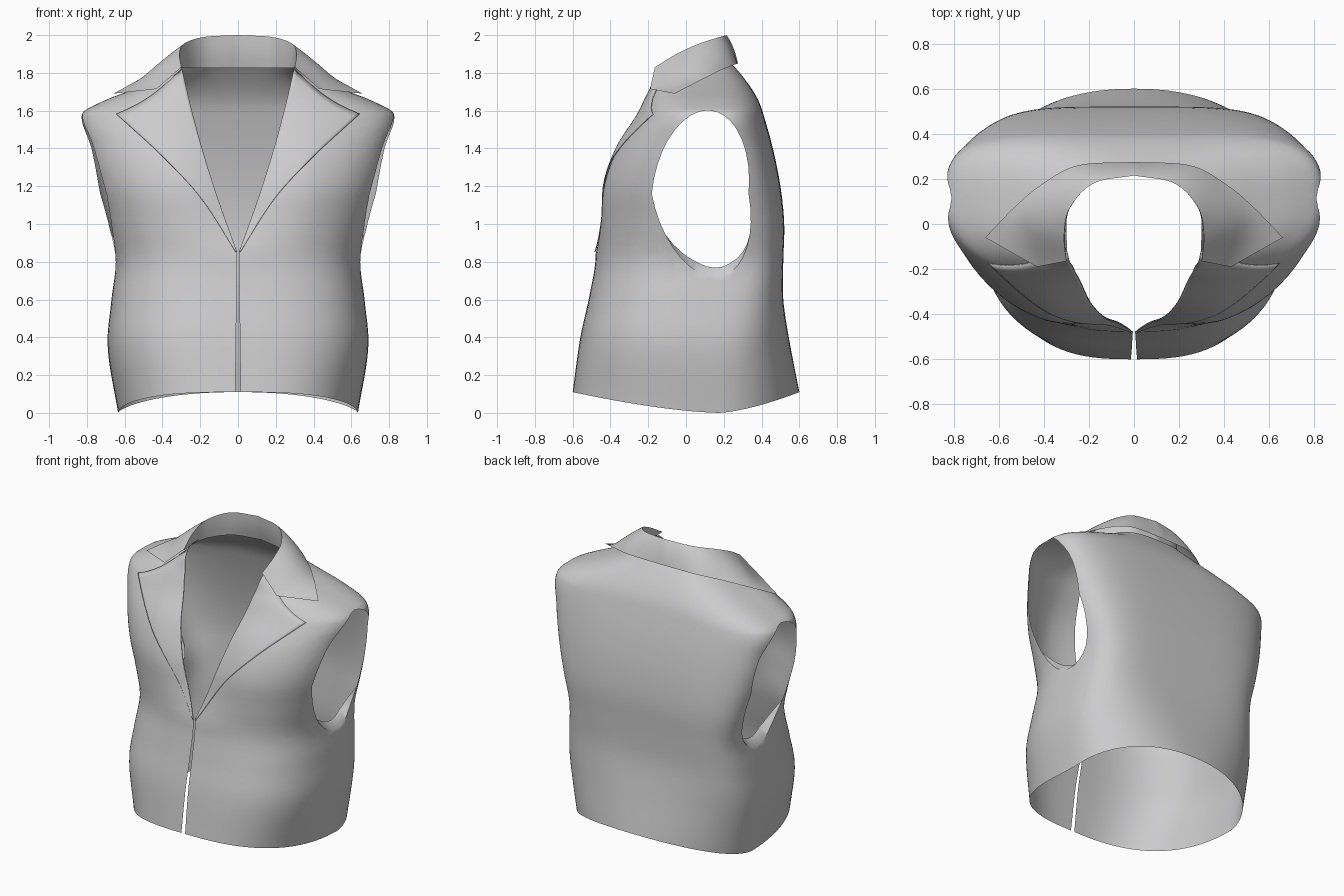
import bpy, bmesh, math
from mathutils import Vector

cube = bpy.data.objects.get("Cube")
if cube:
    bpy.data.objects.remove(cube, do_unlink=True)

cloth = bpy.data.materials.new("light_grey_cloth")
cloth.use_nodes = True
cloth.diffuse_color = (0.6, 0.6, 0.61, 1)
cloth.node_tree.nodes["Principled BSDF"].inputs["Base Color"].default_value = (0.6, 0.6, 0.61, 1)

# Torso sections: height, half width, front y, back y, widest y, front and back squareness
SECTIONS = [
    (0.00, 0.635, -0.60, 0.60, 0.17, 2.8, 2.2),
    (0.35, 0.69, -0.56, 0.545, 0.12, 2.8, 2.8),
    (0.60, 0.67, -0.515, 0.515, 0.10, 2.7, 3.8),
    (0.80, 0.65, -0.48, 0.515, 0.10, 2.6, 4.6),
    (1.00, 0.70, -0.48, 0.52, 0.10, 2.5, 4.4),
    (1.20, 0.76, -0.47, 0.50, 0.10, 2.5, 4.0),
    (1.40, 0.805, -0.395, 0.46, 0.10, 2.5, 3.8),
    (1.58, 0.83, -0.275, 0.41, 0.10, 2.4, 3.5),
    (1.65, 0.715, -0.24, 0.385, 0.10, 2.5, 3.2),
    (1.72, 0.535, -0.205, 0.345, 0.08, 2.8, 3.0),
    (1.80, 0.345, -0.19, 0.285, 0.03, 3.5, 3.0),
    (1.84, 0.30, -0.18, 0.25, 0.00, 4.0, 3.0),
]
V_LOW, V_TOP = 0.85, 1.82


def smooth_table(rows, k):
    """Cubic interpolation through rows, keyed by their first value."""
    n = len(rows)
    i = max(0, min(n - 2, sum(r[0] <= k for r in rows) - 1))
    a, b = rows[i], rows[i + 1]
    h = b[0] - a[0]
    t = max(0, min(1, (k - a[0]) / h))

    def slope(m, c):
        lo, hi = rows[max(m - 1, 0)], rows[min(m + 1, n - 1)]
        return (hi[c] - lo[c]) / (hi[0] - lo[0])
    out = []
    for c in range(1, len(a)):
        out.append((1 + 2 * t) * (1 - t) ** 2 * a[c] + t * (1 - t) ** 2 * h * slope(i, c)
                   + t * t * (3 - 2 * t) * b[c] - t * t * (1 - t) * h * slope(i + 1, c))
    return out


def neck_ratio(z):
    return max(0, min(1, (z - V_LOW) / (V_TOP - V_LOW)))


def opening(z):
    """Half width of the front opening."""
    if z < V_LOW:
        return 0.005 + 0.009 * (1 - z / V_LOW)
    t = neck_ratio(z)
    return 0.005 + 0.293 * t + 0.02 * math.sin(math.pi * t)


def roll(x, z):
    """How far the cloth turns back towards the chest beside the opening."""
    return 0.11 * math.sin(math.pi * neck_ratio(z)) * max(0, 1 - x / 0.4) ** 1.5


def front_y(x, z):
    w, yf, yb, yc, n, nb = smooth_table(SECTIONS, z)
    return yc - (yc - yf) * max(0, 1 - (x / w) ** n) ** (1 / n) + roll(x, z)


def body_point(z, u):
    """u runs 0..1 from the front edge, round the side, to the centre back."""
    w, yf, yb, yc, n, nb = smooth_table(SECTIONS, z)
    start = math.asin(min(1, (opening(z) / w) ** (n / 2)))
    a = start + (math.pi - start) * u
    s, c = max(0, math.sin(a)), math.cos(a)
    if c >= 0:
        x, y = w * s ** (2 / n), yc - (yc - yf) * c ** (2 / n)
    else:
        x, y = w * s ** (2 / nb), yc + (yb - yc) * (-c) ** (2 / nb)
    depth = (y - yc) / ((yb - yc) if y > yc else (yc - yf))
    hem = 0.11 * abs(depth) ** 1.5 * max(0, 1 - z / 0.6)
    if c > 0:
        y += roll(x, z)
    return Vector((0 if u == 1 else x, y, z + hem))


def grid_mesh(rows):
    bm = bmesh.new()
    vs = [[bm.verts.new(p) for p in row] for row in rows]
    for r0, r1 in zip(vs, vs[1:]):
        for j in range(len(r0) - 1):
            bm.faces.new((r0[j], r0[j + 1], r1[j + 1], r1[j]))
    return bm


def finish(bm, name, thickness=0):
    """Turn half a garment part into a mirrored, smooth object."""
    bmesh.ops.remove_doubles(bm, verts=bm.verts, dist=0.0005)
    me = bpy.data.meshes.new(name)
    bm.to_mesh(me)
    bm.free()
    ob = bpy.data.objects.new(name, me)
    bpy.context.collection.objects.link(ob)
    me.materials.append(cloth)
    mirror = ob.modifiers.new("Mirror", 'MIRROR')
    mirror.merge_threshold = 0.001
    if thickness:
        solid = ob.modifiers.new("Thickness", 'SOLIDIFY')
        solid.thickness = thickness
        solid.offset = -1
    bpy.ops.object.select_all(action='DESELECT')
    ob.select_set(True)
    bpy.context.view_layer.objects.active = ob
    bpy.ops.object.shade_smooth_by_angle(angle=math.radians(50))


def split(bm, faces, co, no):
    """Cut the faces by a plane; return those behind it and those ahead."""
    geom = set(faces)
    for f in faces:
        geom.update(f.edges, f.verts)
    res = bmesh.ops.bisect_plane(bm, geom=list(geom), plane_co=co, plane_no=no, dist=1e-5)
    cut = [g for g in res["geom"] if isinstance(g, bmesh.types.BMFace)]
    behind = [f for f in cut if (f.calc_center_median() - co).dot(no) < 0]
    return behind, [f for f in cut if f not in set(behind)]


# Vest body
levels = [1.5 * i / 32 for i in range(32)] + [1.5 + 0.34 * i / 22 for i in range(23)]
bm = grid_mesh([[body_point(z, j / 56) for j in range(57)] for z in levels])

# Armhole: clip an egg shape out of the side, upper and lower halves in turn
mid = Vector((0, 0.075, 1.16))
near = [f for f in bm.faces if f.calc_center_median().x > 0.4
        and -0.28 < f.calc_center_median().y < 0.43 and 0.62 < f.calc_center_median().z < 1.68]
halves = split(bm, near, mid, Vector((0, 0, 1)))
hole = []
for faces, sign, lean in ((halves[0], -1, 0.08), (halves[1], 1, 0.04)):
    for k in range(18):
        a = math.pi * (k + 0.5) / 18
        c, s = math.cos(a), math.sin(a)
        co = mid + Vector((0, 0.255 * c + lean * s, 0.44 * s * sign))
        tangent = Vector((0, -0.255 * s + lean * c, 0.44 * c * sign))
        no = Vector((0, tangent.z, -tangent.y)) * sign
        faces, _ = split(bm, faces, co, no.normalized())
    hole += faces
hole_set = set(hole)
rim_edges = {e for f in hole for e in f.edges
             if any(g not in hole_set for g in e.link_faces)}
rim = [e for e in rim_edges if all(v.co.z < 0.95 for v in e.verts)]
bmesh.ops.delete(bm, geom=hole, context='FACES')

# Turned-in lip under the arm
lip = bmesh.ops.extrude_edge_only(bm, edges=rim)["geom"]
for v in lip:
    if isinstance(v, bmesh.types.BMVert):
        f = min(1, max(0, (0.95 - v.co.z) / 0.2))
        v.co += Vector((-0.05, 0, 0.05)) * f
finish(bm, "vest_body")

# Lapels: sheet between the opening edge and the outer edge
OUTER = [(0.0, 0.012, 0.85), (0.42, 0.20, 1.14), (0.73, 0.41, 1.365), (1.0, 0.645, 1.58)]
rows = []
for i in range(37):
    t = i / 36
    zi = V_LOW + (V_TOP - V_LOW) * t
    xi = opening(zi)
    xo, zo = smooth_table(OUTER, t)
    row = []
    for j in range(21):
        u = j / 20
        x = xi + (xo - xi) * u
        z = zi + (zo - zi) * u - 0.03 * t ** 4 * math.sin(math.pi * u)
        row.append((x, front_y(x, z) - 0.007, z + 0.003))
    rows.append(row)
finish(grid_mesh(rows), "lapels", 0.005)

# Collar: fold line, middle and outer edge, from the front tip to the centre back
FOLD = [(0, 0.30, -0.165, 1.83), (0.25, 0.31, -0.05, 1.90), (0.5, 0.285, 0.07, 1.955),
        (0.75, 0.18, 0.18, 1.99), (1, 0, 0.215, 2.0)]
MIDDLE = [(0, 0.43, -0.19, 1.715), (0.25, 0.435, -0.015, 1.825), (0.5, 0.365, 0.12, 1.885),
          (0.75, 0.22, 0.22, 1.93), (1, 0, 0.25, 1.935)]
EDGE = [(0, 0.66, -0.06, 1.69), (0.25, 0.53, 0.075, 1.76), (0.5, 0.41, 0.175, 1.81),
        (0.75, 0.25, 0.26, 1.845), (1, 0, 0.275, 1.85)]
STEPS = 32
rows = []
for i in range(12, -1, -1):
    v = i / 12
    row = []
    for j in range(STEPS + 1):
        s = j / STEPS
        a, b, c = (Vector(smooth_table(line, s)) for line in (FOLD, MIDDLE, EDGE))
        if v < 0.5:
            p = a.lerp(b, v * 2)
        else:
            p = b.lerp(c, v * 2 - 1)
        curve = a * (1 - v) * (1 - 2 * v) + b * 4 * v * (1 - v) + c * v * (2 * v - 1)
        row.append(p.lerp(curve, min(1, s * 4)))
    rows.append(row)
# Stand inside the neck, running down from the fold to the body
for k in range(1, 5):
    row = []
    for j in range(STEPS + 1):
        s = j / STEPS
        p = Vector(smooth_table(FOLD, s))
        drop = (p.z - 1.825) * k / 4
        row.append(p + Vector((-0.005 * p.x * k * min(1, s * 3), 0.03 * s * (k / 4) ** 2, -drop)))
    rows.append(row)
finish(grid_mesh(rows), "collar")
